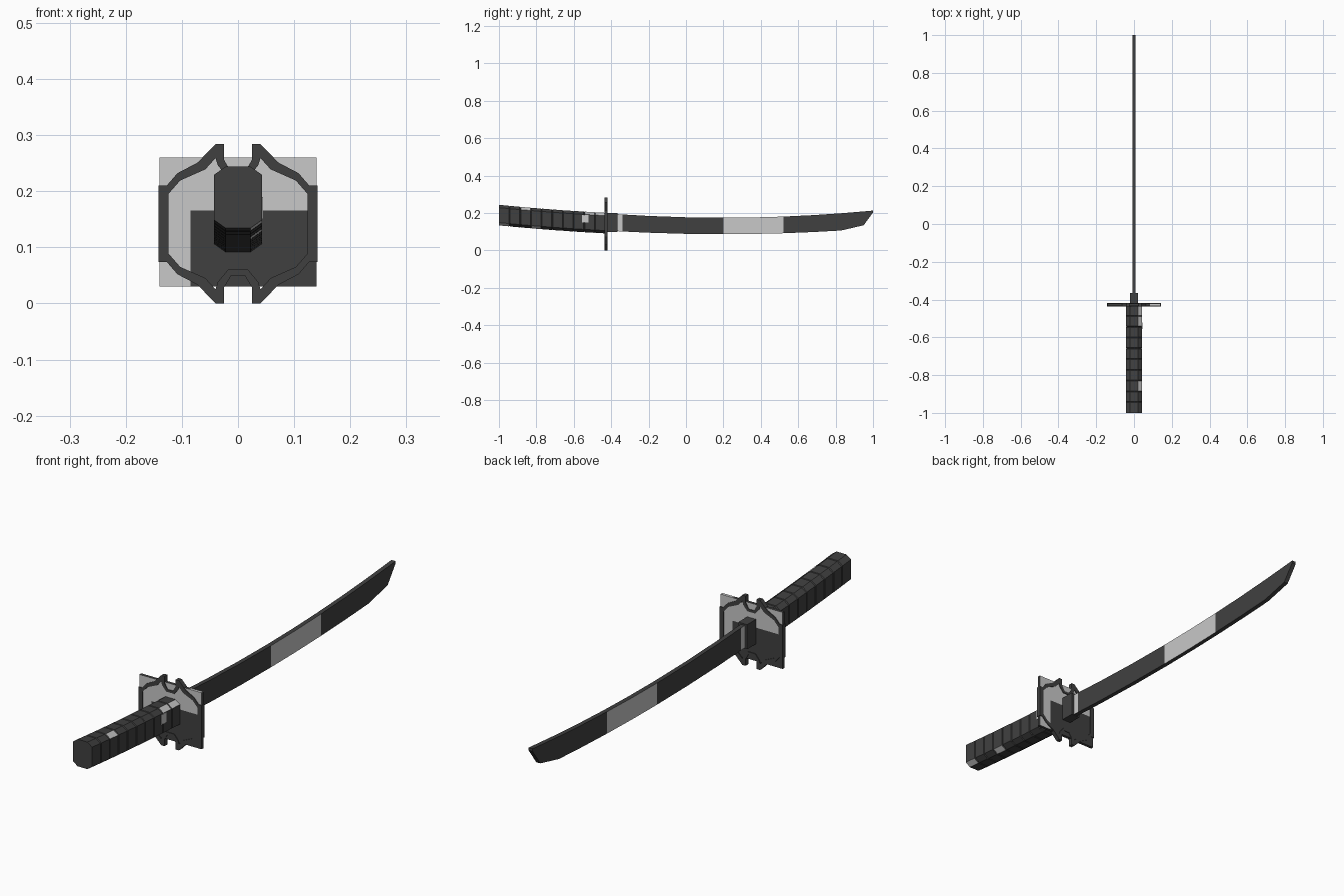
import bpy, bmesh
from mathutils import Vector

if "Cube" in bpy.data.objects:
    bpy.data.objects.remove(bpy.data.objects["Cube"])

# Two flat colours
dark = bpy.data.materials.new("dark_grey")
dark.diffuse_color = (0.051, 0.051, 0.051, 1)
dark.use_nodes = True
dark.node_tree.nodes["Principled BSDF"].inputs["Base Color"].default_value = dark.diffuse_color
light = bpy.data.materials.new("light_grey")
light.diffuse_color = (0.58, 0.58, 0.58, 1)
light.use_nodes = True
light.node_tree.nodes["Principled BSDF"].inputs["Base Color"].default_value = light.diffuse_color


def finish(bm, name, rule=None):
    bmesh.ops.recalc_face_normals(bm, faces=bm.faces)
    bm.normal_update()
    if rule:
        for f in bm.faces:
            f.material_index = int(bool(rule(f.calc_center_median(), f.normal)))
    me = bpy.data.meshes.new(name)
    bm.to_mesh(me)
    bm.free()
    me.materials.append(dark)
    me.materials.append(light)
    ob = bpy.data.objects.new(name, me)
    bpy.context.collection.objects.link(ob)
    return ob


def loft(rings):
    bm = bmesh.new()
    vs = [[bm.verts.new(p) for p in r] for r in rings]
    n = len(rings[0])
    for a, b in zip(vs, vs[1:]):
        for j in range(n):
            k = (j + 1) % n
            bm.faces.new((a[j], a[k], b[k], b[j]))
    bm.faces.new(vs[0])
    bm.faces.new(vs[-1])
    return bm


def box(x0, x1, y0, y1, z0, z1):
    return loft([[(x0, y, z0), (x1, y, z0), (x1, y, z1), (x0, y, z1)]
                 for y in (y0, y1)])


# Blade: curved rectangular section with a slanted tip
def blade_top(y):
    return 0.175 + 0.06 * (y - 0.2) ** 2


def blade_bottom(y):
    return {0.95: 0.135, 1.0: 0.203}.get(y, 0.087 + 0.05 * (y - 0.2) ** 2)


T = 0.009
rings = []
for y in (-0.43, -0.365, -0.34, -0.2, 0, 0.2, 0.36, 0.52, 0.68, 0.83, 0.95, 1.0):
    b, t = blade_bottom(y), blade_top(y)
    rings.append([(-T, y, b), (T, y, b), (T, y, t), (-T, y, t)])
finish(loft(rings), "blade",
       lambda c, n: abs(n.x) > 0.7 and (0.2 < c.y < 0.52 or -0.365 < c.y < -0.34))

# Collar at the blade base
finish(box(-0.02, 0.02, -0.425, -0.365, 0.1, 0.2), "blade_collar")

# Handle: octagonal wrapped segments with shallow grooves
W, H, CX, CZ = 0.043, 0.055, 0.021, 0.015
OCT = [(W, CZ - H), (W, H - CZ), (W - CX, H), (CX - W, H),
       (-W, H - CZ), (-W, CZ - H), (CX - W, -H), (W - CX, -H)]


def oct_ring(y, s):
    c = 0.13 + 0.041 * (y - 0.2) ** 2
    return [(x * s, y, c + z * s) for x, z in OCT]


N, STEP, GAP = 10, 0.057, 0.003
rings = []
for i in range(N):
    y0, y1 = -1 + i * STEP, -1 + (i + 1) * STEP
    if i:
        rings += [oct_ring(y0, 0.95), oct_ring(y0 + GAP, 1)]
    else:
        rings.append(oct_ring(y0, 1))
    rings.append(oct_ring(y1 - GAP, 1))


def handle_rule(c, n):
    if n.x < 0.3 or abs(n.z) < 0.3 or abs(n.y) > 0.35:
        return False
    k = int((c.y + 1) / STEP)
    return k in ((2, 8, 9) if n.z > 0 else (0, 3))


finish(loft(rings), "handle", handle_rule)

# Small pale plate on the side of the handle
finish(box(0.04, 0.0445, -0.555, -0.522, 0.15, 0.19), "handle_side_patch",
       lambda c, n: True)

# Guard plate: two-tone, the dark corner turned about on the back face
bm = box(-0.14, 0.14, -0.434, -0.422, 0.03, 0.26)
for co, no in (((-0.085, 0, 0), (1, 0, 0)), ((0.085, 0, 0), (1, 0, 0)),
               ((0, 0, 0.166), (0, 0, 1))):
    bmesh.ops.bisect_plane(bm, geom=bm.verts[:] + bm.edges[:] + bm.faces[:],
                           plane_co=Vector(co), plane_no=Vector(no))


def plate_rule(c, n):
    if abs(n.y) > 0.7:
        return c.z > 0.166 or c.x * (-1 if n.y < 0 else 1) > 0.085
    return n.z > 0.7 and c.x > 0.085


finish(bm, "guard_plate", plate_rule)

# Guard rim: quarter outlines mirrored into closed loops, filled and extruded
OUTER = [(0.142, 0.068), (0.127, 0.068), (0.108, 0.09), (0.072, 0.109),
         (0.04, 0.142), (0.025, 0.142), (0.025, 0.114), (0.012, 0.092)]
INNER = [(0.124, 0.053), (0.103, 0.077), (0.058, 0.097), (0.04, 0.117),
         (0.036, 0.104), (0.018, 0.082)]
bm = bmesh.new()
for q in (OUTER, INNER):
    half = q + [(-x, z) for x, z in reversed(q)]
    pts = half + [(x, -z) for x, z in reversed(half)]
    vs = [bm.verts.new((x, -0.437, 0.142 + z)) for x, z in pts]
    for i, v in enumerate(vs):
        bm.edges.new((v, vs[(i + 1) % len(vs)]))
bmesh.ops.triangle_fill(bm, edges=bm.edges[:], use_beauty=True)
ext = bmesh.ops.extrude_face_region(bm, geom=bm.faces[:])
bmesh.ops.translate(bm, vec=(0, 0.018, 0),
                    verts=[g for g in ext["geom"] if isinstance(g, bmesh.types.BMVert)])
finish(bm, "guard_rim")
